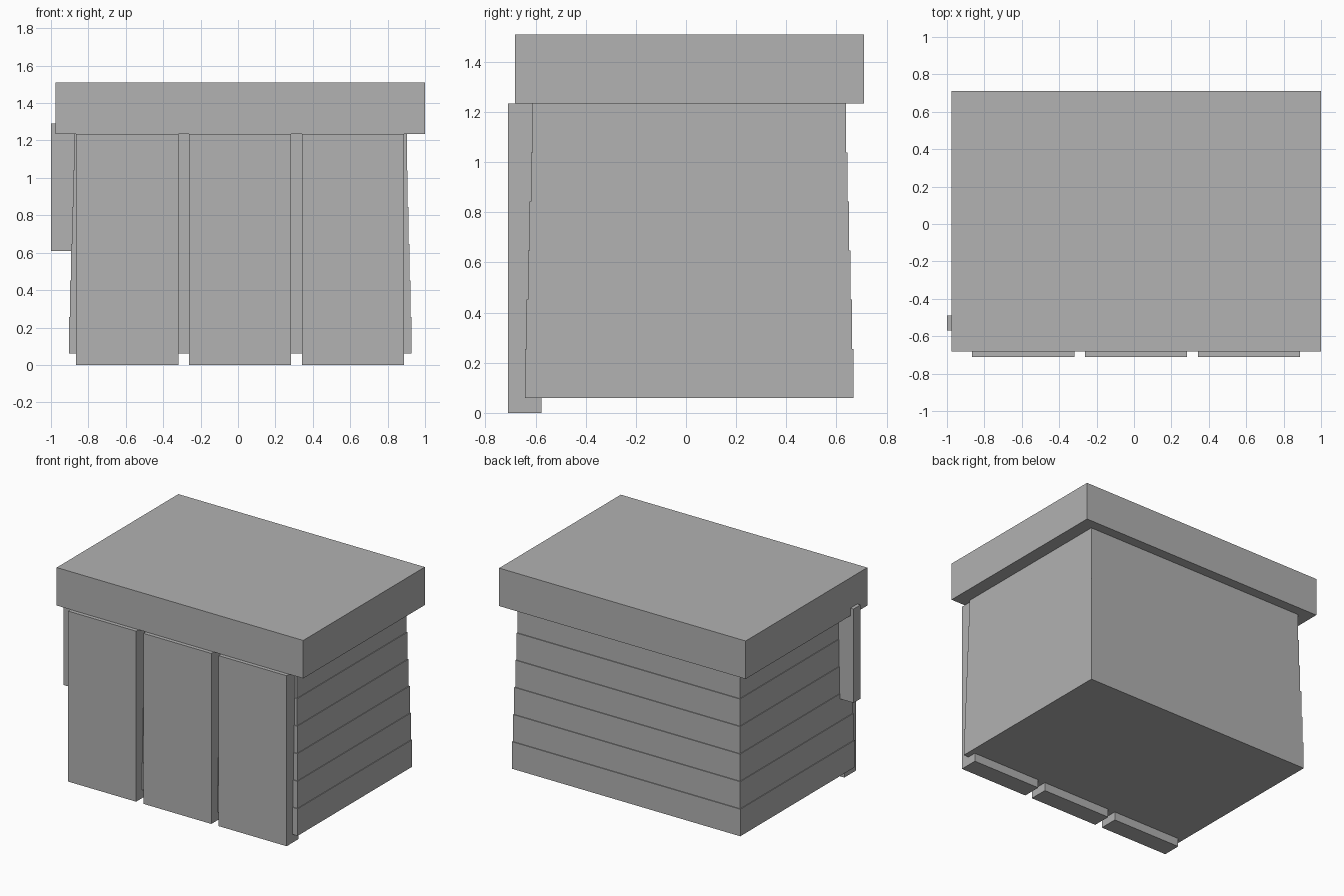
import bpy, bmesh

if "Cube" in bpy.data.objects:
    bpy.data.objects.remove(bpy.data.objects["Cube"])

grey = bpy.data.materials.new("mid grey")
grey.diffuse_color = (0.445, 0.445, 0.445, 1)
grey.use_nodes = True
grey.node_tree.nodes["Principled BSDF"].inputs["Base Color"].default_value = grey.diffuse_color


def add_object(name, bm):
    bmesh.ops.recalc_face_normals(bm, faces=bm.faces)
    mesh = bpy.data.meshes.new(name)
    bm.to_mesh(mesh)
    bm.free()
    mesh.materials.append(grey)
    bpy.context.collection.objects.link(bpy.data.objects.new(name, mesh))


def box(name, x0, x1, y0, y1, z0, z1):
    bm = bmesh.new()
    bmesh.ops.create_cube(bm, size=1)
    bmesh.ops.scale(bm, vec=(x1 - x0, y1 - y0, z1 - z0), verts=bm.verts)
    bmesh.ops.translate(bm, vec=((x0 + x1) / 2, (y0 + y1) / 2, (z0 + z1) / 2), verts=bm.verts)
    add_object(name, bm)


# Body: six stacked courses, each slightly smaller than the one below
def stepped_body():
    tiers, z0, z1, cx, cy = 6, 0.06, 1.235, 0.0125, 0.0125
    bm = bmesh.new()
    rings = []
    for i in range(tiers):
        hx, hy = 0.915 - 0.005 * i, 0.655 - 0.006 * i
        for k in (i, i + 1):
            z = z0 + (z1 - z0) * k / tiers
            rings.append([bm.verts.new((cx + sx * hx, cy + sy * hy, z))
                          for sx, sy in ((-1, -1), (1, -1), (1, 1), (-1, 1))])
    for a, b in zip(rings, rings[1:]):
        for j in range(4):
            n = (j + 1) % 4
            bm.faces.new((a[j], a[n], b[n], b[j]))
    bm.faces.new(rings[0])
    bm.faces.new(rings[-1])
    add_object("stepped_body", bm)


stepped_body()

# Flat overhanging lid
box("lid", -0.975, 1.0, -0.682, 0.71, 1.235, 1.51)

# Three upright front panels
for i in range(3):
    x = -0.865 + 0.603 * i
    box(f"front_panel_{i + 1}", x, x + 0.546, -0.71, -0.577, 0, 1.235)

# Upright bar on the left side
box("side_bar", -1.0, -0.87, -0.57, -0.49, 0.61, 1.29)
